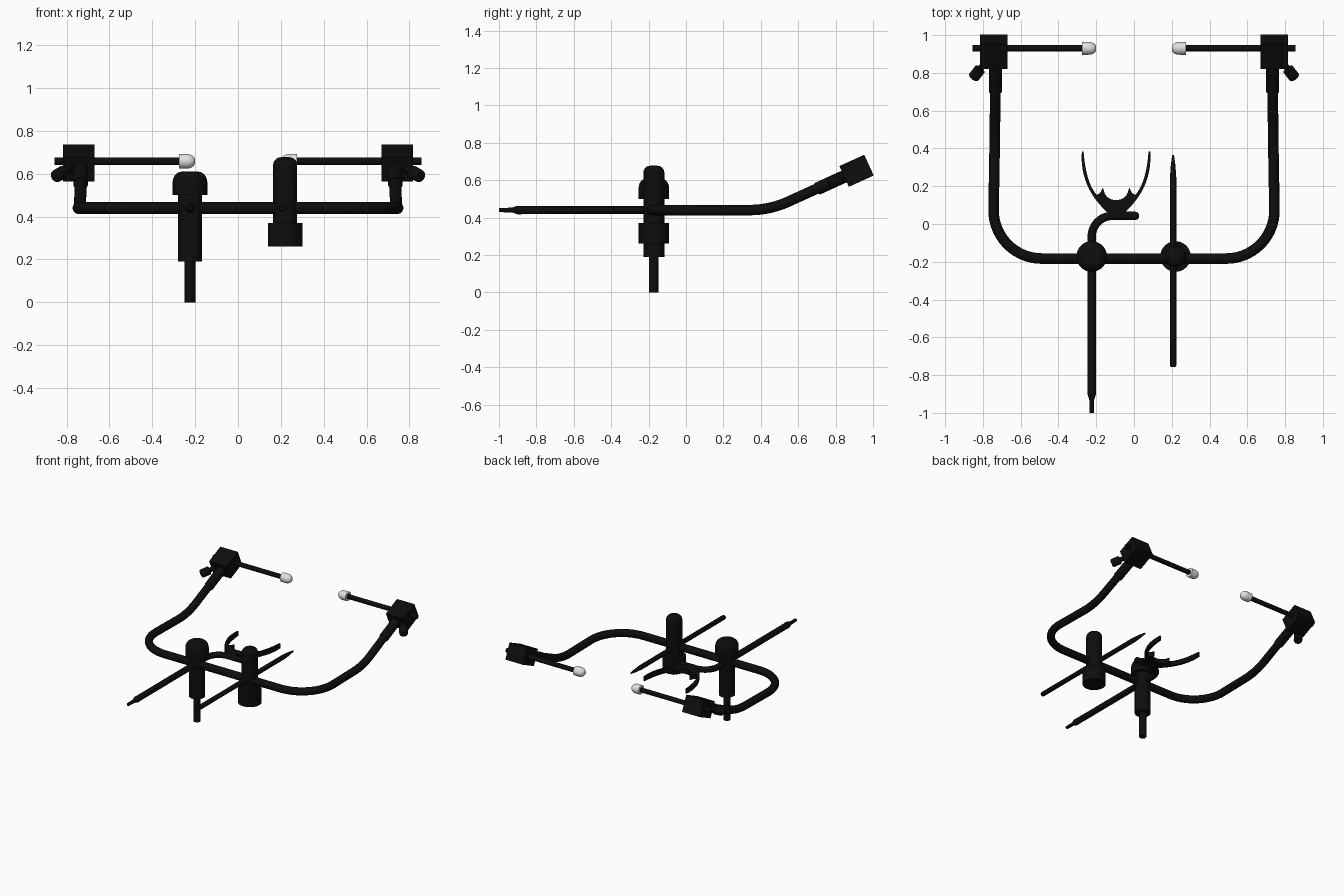
import bpy, bmesh, math
from mathutils import Vector, Matrix

if "Cube" in bpy.data.objects:
    bpy.data.objects.remove(bpy.data.objects["Cube"])


def material(name, rgb):
    m = bpy.data.materials.new(name)
    m.diffuse_color = (*rgb, 1)
    m.use_nodes = True
    m.node_tree.nodes["Principled BSDF"].inputs["Base Color"].default_value = m.diffuse_color
    return m


BLACK = material("black metal", (0.004, 0.004, 0.004))
WHITE = material("light grey plastic", (0.75, 0.75, 0.75))


def finish(name, bm, mat, angle=35):
    bmesh.ops.recalc_face_normals(bm, faces=bm.faces)
    mesh = bpy.data.meshes.new(name)
    bm.to_mesh(mesh)
    bm.free()
    mesh.materials.append(mat)
    ob = bpy.data.objects.new(name, mesh)
    bpy.context.collection.objects.link(ob)
    bpy.ops.object.select_all(action='DESELECT')
    bpy.context.view_layer.objects.active = ob
    ob.select_set(True)
    bpy.ops.object.shade_smooth_by_angle(angle=math.radians(angle))
    return ob


def skin(name, rings, mat):
    """Join a list of point rings into a capped tube."""
    bm = bmesh.new()
    vs = [[bm.verts.new(p) for p in ring] for ring in rings]
    n = len(vs[0])
    for a, b in zip(vs, vs[1:]):
        for i in range(n):
            j = (i + 1) % n
            bm.faces.new((a[i], a[j], b[j], b[i]))
    bm.faces.new(vs[0])
    bm.faces.new(vs[-1])
    return finish(name, bm, mat)


def ring(centre, direction, r, n=32):
    q = Vector(direction).to_track_quat('Z', 'Y')
    return [Vector(centre) + q @ Vector((r * math.cos(t), r * math.sin(t), 0))
            for t in (2 * math.pi * i / n for i in range(n))]


def lathe(name, profile, origin, direction, mat=BLACK):
    """Turn (radius, distance) pairs around an axis."""
    d = Vector(direction).normalized()
    o = Vector(origin)
    return skin(name, [ring(o + d * h, d, r) for r, h in profile], mat)


def dome(r, h0, h1, start, steps=8):
    """Profile points that round a radius off to an inner radius."""
    return [(start + (r - start) * math.cos(t), h0 + (h1 - h0) * math.sin(t))
            for t in (math.pi / 2 * i / steps for i in range(steps + 1))]


def quad(a, c, b, n=10):
    a, c, b = Vector(a), Vector(c), Vector(b)
    return [a * (1 - t) ** 2 + c * 2 * t * (1 - t) + b * t * t
            for t in (i / n for i in range(n + 1))]


def rounded(corners, radii, n=14):
    """Round the inner corners of a path with circular arcs."""
    pts = [Vector(p) for p in corners]
    out = [pts[0]]
    for a, p, b, r in zip(pts, pts[1:], pts[2:], radii):
        u, v = (a - p).normalized(), (b - p).normalized()
        half = u.angle(v) / 2
        t = r / math.tan(half)
        c = p + (u + v).normalized() * (r / math.sin(half))
        s, e = p + u * t - c, p + v * t - c
        w = s.angle(e)
        out += [c + (s * math.sin(w * (1 - k)) + e * math.sin(w * k)) / math.sin(w)
                for k in (i / n for i in range(n + 1))]
    return out + [pts[-1]]


def tube(name, path, r, mat=BLACK):
    rings = []
    for i, p in enumerate(path):
        a, b = path[max(i - 1, 0)], path[min(i + 1, len(path) - 1)]
        d = (p - a).normalized() + (b - p).normalized()
        rings.append((p, d.normalized()))
    # carry the cross-section along the path without twist
    d0 = rings[0][1]
    q = d0.to_track_quat('Z', 'Y')
    out = []
    for p, d in rings:
        q = d0.rotation_difference(d) @ q
        d0 = d
        out.append([p + q @ Vector((r * math.cos(t), r * math.sin(t), 0))
                    for t in (2 * math.pi * k / 24 for k in range(24))])
    return skin(name, out, mat)


Z = 0.44
POST_Y = -0.172
TILT = math.radians(24.5)
ARM = Vector((0, math.cos(TILT), math.sin(TILT)))

# main U-shaped bow, rear ends rising to the blocks
half = [(-0.733, 0.85, 0.623), (-0.737, 0.448, Z), (-0.748, -0.183, Z)]
corners = half + [(-x, y, z) for x, y, z in reversed(half)]
tube("bow", rounded(corners, (0.5, 0.255, 0.255, 0.5)), 0.028)

for s, side in ((-1, "left"), (1, "right")):
    centre = Vector((s * 0.743, 0.912, 0.65))
    # sleeve on the arm end
    lathe("sleeve_" + side, [(0.034, 0), (0.034, 0.18)],
          Vector((s * 0.734, 0.70, 0.553)), ARM)
    # tilted clamp block
    bm = bmesh.new()
    bmesh.ops.create_cube(bm, size=1, matrix=Matrix.Translation(centre)
                          @ Matrix.Rotation(TILT, 4, 'X')
                          @ Matrix.Diagonal((0.147, 0.146, 0.122, 1)))
    finish("clamp_block_" + side, bm, BLACK)
    # thumb screw leaving the block's front outer corner
    d = Vector((s * 0.58, 0, 0)) - ARM * 0.815
    lathe("thumb_screw_" + side,
          [(0.017, 0.03), (0.017, 0.12), (0.03, 0.125)] + dome(0.03, 0.178, 0.19, 0.018),
          centre, d)
    # ear rod and its rounded tip
    o = Vector((s * 0.855, 0.93, 0.658))
    lathe("ear_rod_" + side, [(0.017, 0), (0.017, 0.60)], o, (-s, 0, 0))
    lathe("ear_tip_" + side, [(0.034, 0.58)] + dome(0.034, 0.615, 0.655, 0.006),
          o, (-s, 0, 0), WHITE)

# left post: pin, body and rounded cap
lathe("left_post_pin", [(0.025, 0), (0.025, 0.2)], (-0.224, POST_Y, 0), (0, 0, 1))
lathe("left_post_body", [(0.056, 0.19), (0.056, 0.51)], (-0.224, POST_Y, 0), (0, 0, 1))
lathe("left_post_cap", [(0.081, 0.5)] + dome(0.081, 0.56, 0.61, 0.035),
      (-0.224, POST_Y, 0), (0, 0, 1))

# right post: wide base and rounded body
lathe("right_post_base", [(0.081, 0.26), (0.081, 0.37)], (0.22, POST_Y, 0), (0, 0, 1))
lathe("right_post_body", [(0.056, 0.36)] + dome(0.056, 0.64, 0.677, 0.02),
      (0.22, POST_Y, 0), (0, 0, 1))

# fork stem: narrow front tip, long rod, hooked rear end
lathe("fork_stem_tip", [(0.011, 0), (0.013, 0.07), (0.023, 0.1), (0.023, 0.12)],
      (-0.224, -1.0, Z), (0, 1, 0))
tube("fork_stem", rounded([(-0.224, -0.9, Z), (-0.224, 0.043, Z), (0.0, 0.043, Z)],
                          (0.11,)), 0.022)
lathe("fork_stem_end", [(0.022, 0)] + dome(0.022, 0.005, 0.027, 0.003),
      (0.0, 0.043, Z), (1, 0, 0))

# flat bite fork: notch, lobe, curved pointed prong, mirrored
side = (quad((0, 0.127), (0.058, 0.127), (0.068, 0.19))
        + quad((0.074, 0.188), (0.08, 0.16), (0.103, 0.155), 6)
        + quad((0.103, 0.155), (0.16, 0.22), (0.172, 0.385))[1:]
        + quad((0.181, 0.385), (0.195, 0.2), (0.05, 0.065), 14)
        + [Vector((0, 0.045))])
outline = side + [Vector((-p.x, p.y)) for p in reversed(side[1:-1])]
bm = bmesh.new()
face = bm.faces.new([bm.verts.new((p.x - 0.095, p.y, Z - 0.018)) for p in outline])
top = bmesh.ops.extrude_face_region(bm, geom=[face])
bmesh.ops.translate(bm, vec=(0, 0, 0.036),
                    verts=[v for v in top["geom"] if isinstance(v, bmesh.types.BMVert)])
finish("bite_fork", bm, BLACK)

# thin pointer rod through the right post
lathe("pointer_rod", [(0.012, 0), (0.017, 0.008), (0.017, 1.0), (0.012, 1.07),
                      (0.005, 1.122)], (0.207, -0.757, Z), (0, 1, 0))
